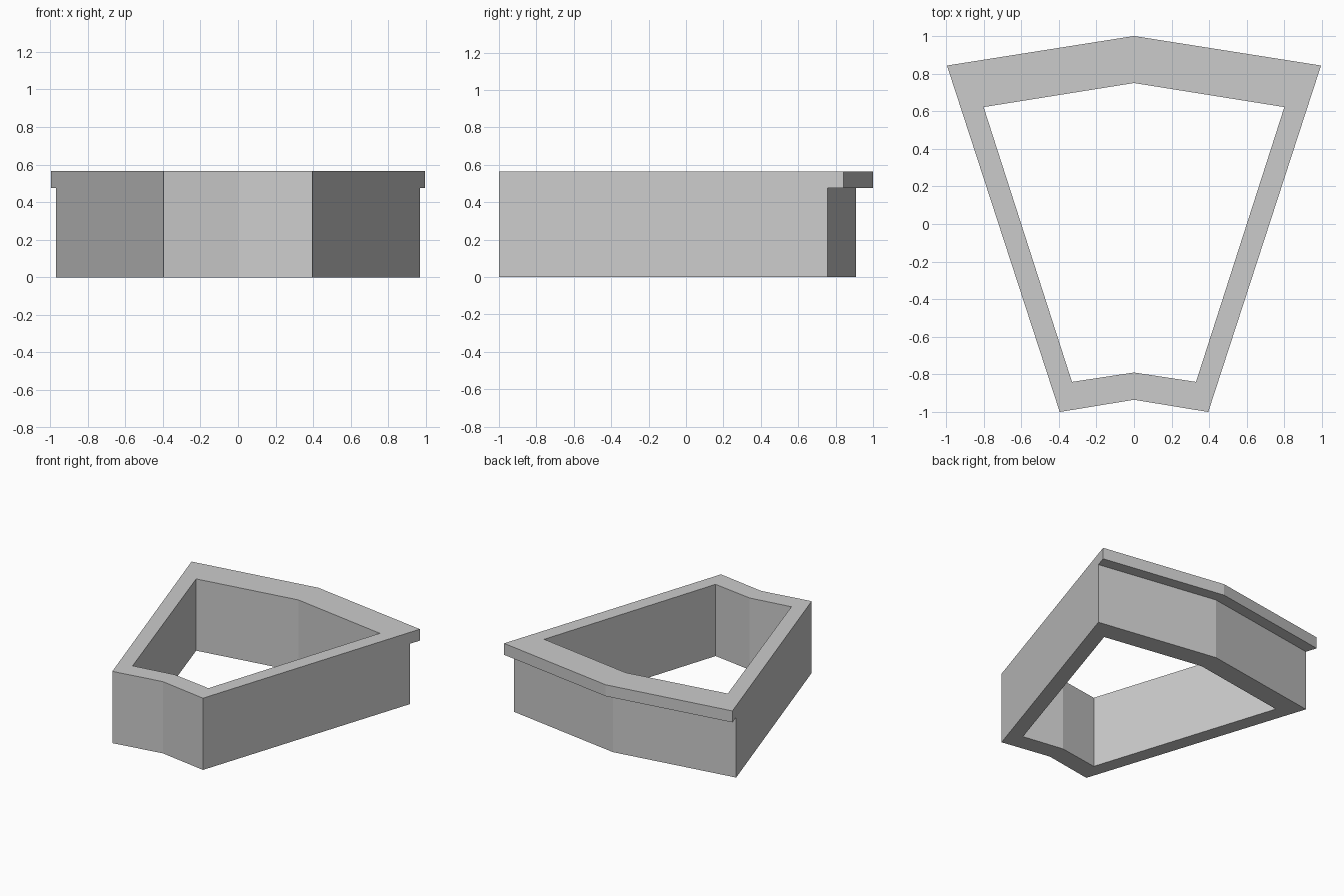
import bpy
import bmesh

if "Cube" in bpy.data.objects:
    bpy.data.objects.remove(bpy.data.objects["Cube"])

HEIGHT, LIP_Z = 0.565, 0.475


def mirrored(back, back_corner, front_corner, front):
    """Six-sided outline, symmetric about x = 0, starting at the back middle."""
    (bx, by), (fx, fy) = back_corner, front_corner
    return [(0, back), (bx, by), (fx, fy), (0, front), (-fx, fy), (-bx, by)]


outer = mirrored(0.91, (0.967, 0.757), (0.395, -1.0), -0.935)
inner = mirrored(0.75, (0.80, 0.622), (0.33, -0.84), -0.79)
lip = mirrored(1.0, (0.995, 0.843), (0.395, -1.0), -0.935)

# Hollow tapered wall: closed stack of outlines, outside up and inside down
bm = bmesh.new()
stack = [(outer, 0), (outer, LIP_Z), (outer, HEIGHT), (inner, HEIGHT), (inner, 0)]
loops = [[bm.verts.new((x, y, z)) for x, y in outline] for outline, z in stack]
lip_faces = []
for i, a in enumerate(loops):
    b = loops[(i + 1) % len(loops)]
    for j in range(6):
        k = (j + 1) % 6
        face = bm.faces.new((a[j], a[k], b[k], b[j]))
        if i == 1 and j in (0, 5):
            lip_faces.append(face)

# Overhanging lip along the back edge: pull out the two upper back faces
move = dict(zip(outer, lip))
result = bmesh.ops.extrude_face_region(bm, geom=lip_faces)
for v in [g for g in result["geom"] if isinstance(g, bmesh.types.BMVert)]:
    near = min(outer, key=lambda p: (p[0] - v.co.x) ** 2 + (p[1] - v.co.y) ** 2)
    v.co.x, v.co.y = move[near]
old = [f for f in lip_faces if f.is_valid]
if old:
    bmesh.ops.delete(bm, geom=old, context='FACES')
bmesh.ops.recalc_face_normals(bm, faces=bm.faces)

mesh = bpy.data.meshes.new("tapered_frame")
bm.to_mesh(mesh)
bm.free()
bpy.context.collection.objects.link(bpy.data.objects.new("tapered_frame", mesh))
